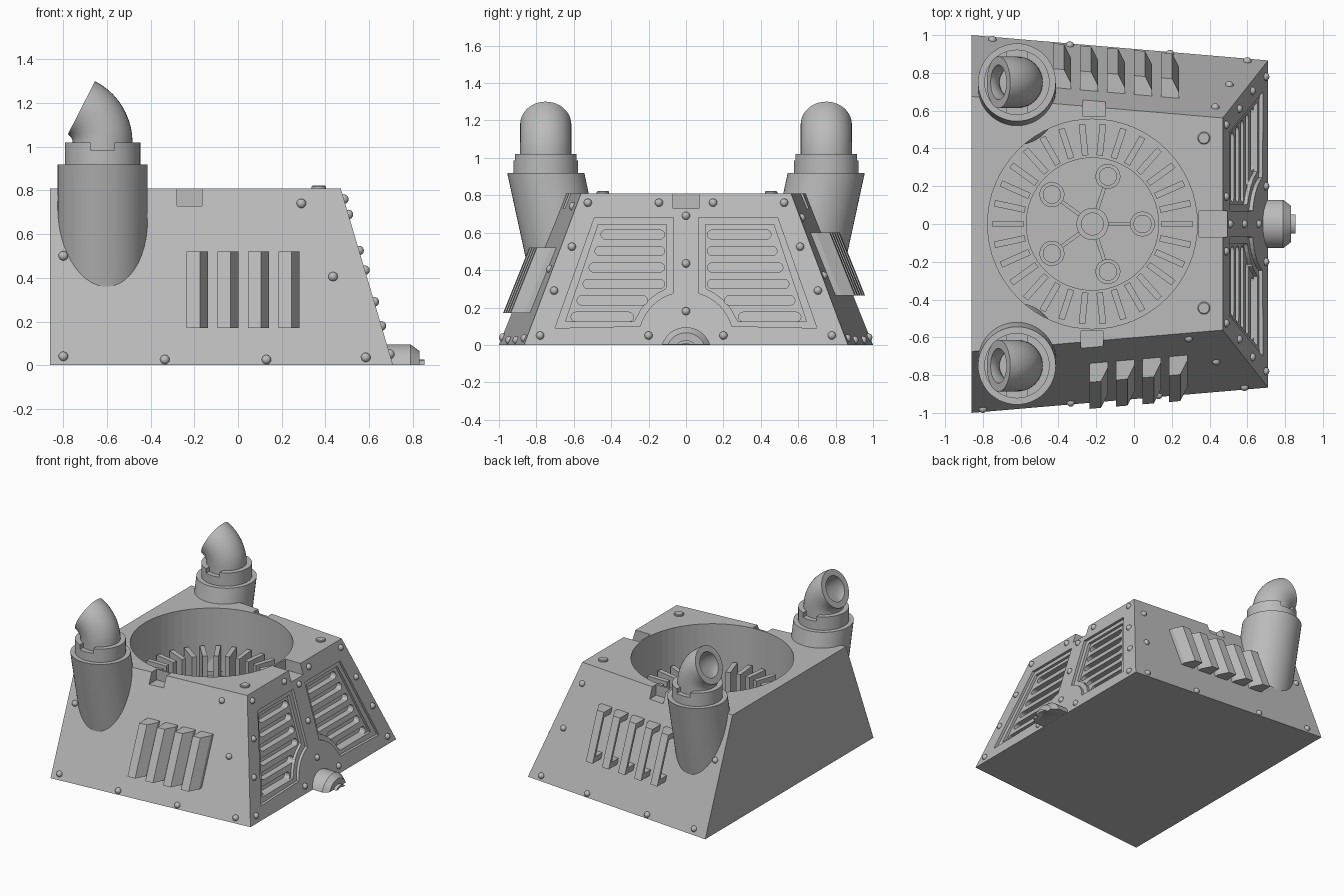
import bpy, bmesh
from math import sin, cos, pi, radians
from mathutils import Vector, Matrix

if "Cube" in bpy.data.objects:
    bpy.data.objects.remove(bpy.data.objects["Cube"])

grey = bpy.data.materials.new("plain_grey")
grey.use_nodes = True
grey.diffuse_color = (0.5, 0.5, 0.5, 1)
grey.node_tree.nodes["Principled BSDF"].inputs["Base Color"].default_value = (0.5, 0.5, 0.5, 1)

TOP = 0.81
BACK = -0.86
LEAN = 0.325 / TOP      # inward lean of the side walls
TAPER = 0.0854          # narrowing of the side walls along x
SLOPE = 0.24 / TOP      # lean of the grille wall


def side_y(x, z):
    return 1 - TAPER * (x - BACK) - LEAN * z


def grille_x(z):
    return 0.71 - SLOPE * z


def finish(name, bm, smooth=True):
    bmesh.ops.recalc_face_normals(bm, faces=bm.faces)
    mesh = bpy.data.meshes.new(name)
    bm.to_mesh(mesh)
    bm.free()
    mesh.materials.append(grey)
    ob = bpy.data.objects.new(name, mesh)
    bpy.context.collection.objects.link(ob)
    if smooth:
        bpy.ops.object.select_all(action='DESELECT')
        ob.select_set(True)
        bpy.context.view_layer.objects.active = ob
        bpy.ops.object.shade_smooth_by_angle(angle=radians(35))
    return ob


def add_prism(bm, pts, vec):
    low = [bm.verts.new(p) for p in pts]
    high = [bm.verts.new(Vector(p) + Vector(vec)) for p in pts]
    bm.faces.new(low)
    bm.faces.new(high[::-1])
    for i in range(len(pts)):
        j = (i + 1) % len(pts)
        bm.faces.new((low[i], low[j], high[j], high[i]))


def add_lathe(bm, profile, place=Matrix(), n=48):
    # profile of (radius, height), closed on the axis at both ends
    rings = [[bm.verts.new(place @ Vector((r * cos(2 * pi * i / n), r * sin(2 * pi * i / n), h)))
              for i in range(n)] for r, h in profile]
    for a, b in zip(rings, rings[1:]):
        for i in range(n):
            j = (i + 1) % n
            bm.faces.new((a[i], a[j], b[j], b[i]))
    bm.faces.new(rings[0])
    bm.faces.new(rings[-1])


def add_box(bm, lo, hi):
    (a, b, c), (d, e, f) = lo, hi
    add_prism(bm, [(a, b, c), (d, b, c), (d, e, c), (a, e, c)], (0, 0, f - c))


def cut(ob, bm):
    cutter = finish("cutter", bm, False)
    cutter.hide_render = True
    mod = ob.modifiers.new("cut", 'BOOLEAN')
    mod.operation, mod.solver, mod.object = 'DIFFERENCE', 'EXACT', cutter
    bpy.context.view_layer.objects.active = ob
    bpy.ops.object.modifier_apply(modifier=mod.name)
    bpy.data.objects.remove(cutter)


# Hull: tapered block with three sloped walls
bm = bmesh.new()
hull_verts = []
for z in (0, TOP):
    f = grille_x(z)
    hull_verts.append([bm.verts.new((x, s * side_y(x, z), z))
                       for x, s in ((BACK, -1), (f, -1), (f, 1), (BACK, 1))])
lo, hi = hull_verts
bm.faces.new(lo)
bm.faces.new(hi)
for i in range(4):
    j = (i + 1) % 4
    bm.faces.new((lo[i], lo[j], hi[j], hi[i]))
hull = finish("hull", bm, False)

# Round fan pit with a deeper centre
FAN = Matrix.Translation((-0.22, 0, 0))
FLOOR, WELL, FIN_TOP = 0.3, 0.2, 0.54
bm = bmesh.new()
add_lathe(bm, [(0.35, WELL), (0.35, FLOOR), (0.555, FLOOR), (0.555, 1)], FAN, 64)
cut(hull, bm)

# Rim notches
bm = bmesh.new()
add_box(bm, (-0.28, -0.8, 0.73), (-0.165, -0.567, 0.9))
add_box(bm, (-0.27, 0.57, 0.73), (-0.15, 0.8, 0.9))
add_box(bm, (0.345, -0.07, 0.73), (0.7, 0.07, 0.9))
cut(hull, bm)


# Grille recesses, then the slots inside them
def panel(inset, s):
    arc = [(0.255 + inset) * Vector((sin(a), cos(a))) for a in
           [radians(16 + 58 * k / 8) for k in range(9)]]
    edge = [(0.70 - 1.6 * inset, 0.09 + inset), (0.49 - 0.6 * inset, 0.68 - inset),
            (0.068 + inset, 0.68 - inset)]
    return [(s * y, z) for y, z in edge + [(max(v.x, 0.068 + inset), max(v.y + 0.03, 0.09 + inset)) for v in arc]]


def slot(y0, y1, z, r, s):
    ends = [(y0, 1), (y1, -1)]
    return [(s * (y + d * r * sin(a)), z + d * r * cos(a)) for y, d in ends
            for a in [pi * k / 6 for k in range(7)]]


def carve(outlines, start, depth):
    bm = bmesh.new()
    for pts in outlines:
        add_prism(bm, [(grille_x(z) + start, y, z) for y, z in pts], (-depth - start, 0, 0))
    cut(hull, bm)


carve([panel(0, s) for s in (-1, 1)], 0.1, 0.02)
carve([panel(0.035, s) for s in (-1, 1)], 0.1, 0.04)
slots = []
for s in (-1, 1):
    for i, inner in enumerate((0.14, 0.14, 0.14, 0.14, 0.23, 0.305)):
        slots.append(slot(0.43 + 0.032 * i, inner, 0.59 - 0.088 * i, 0.025, s))
carve(slots, 0.1, 0.085)

# Radial fins in the pit
bm = bmesh.new()
FINS = 30
for i in range(FINS):
    turn = FAN @ Matrix.Rotation(2 * pi * i / FINS, 4, 'Z')
    add_prism(bm, [turn @ Vector(p) for p in ((0.365, -0.017, FLOOR), (0.53, -0.017, FLOOR),
              (0.53, 0.017, FLOOR), (0.365, 0.017, FLOOR))], (0, 0, FIN_TOP - FLOOR))
finish("fan_fins", bm, False)


# Hub, spokes and small rings on the pit floor
def cup(r, inner, h):
    return [(r, 0), (r, h), (inner, h), (inner, h * 0.3)]


bm = bmesh.new()
add_lathe(bm, cup(0.085, 0.058, 0.08), Matrix.Translation((-0.22, 0, WELL)))
for i in range(5):
    turn = FAN @ Matrix.Rotation(2 * pi * i / 5, 4, 'Z')
    add_lathe(bm, cup(0.066, 0.046, 0.05), turn @ Matrix.Translation((0.265, 0, WELL)), 32)
    add_prism(bm, [turn @ Vector((x, y, WELL)) for x, y in
              ((0.08, -0.01), (0.205, -0.01), (0.205, 0.01), (0.08, 0.01))], (0, 0, 0.03))
finish("fan_hub", bm)

# Exhausts: slanted sleeve, notched collar, hollow elbow
PX, PY, R, BEND = -0.62, 0.75, 0.178, radians(63)
for s, side in ((-1, "front"), (1, "rear")):
    shear = Matrix.Translation((PX, s * PY, 0.92))
    shear[1][2] = s * 0.217
    bm = bmesh.new()
    add_lathe(bm, [(0.206, -0.58), (0.206, 0)], shear)
    finish(side + "_exhaust_sleeve", bm)

    base = Matrix.Translation((PX, s * PY, 0))
    bm = bmesh.new()
    add_lathe(bm, [(0.173, 0.9), (0.173, 1.02)], base)
    collar = finish(side + "_exhaust_collar", bm)
    bm = bmesh.new()
    add_box(bm, (PX - 0.055, s * PY - 0.3, 0.985), (PX + 0.055, s * PY + 0.3, 1.1))
    cut(collar, bm)

    bm = bmesh.new()
    rings = []
    stations = [(0.137, -0.06, 0)] + [(0.137, 0, BEND * k / 10) for k in range(11)]
    stations += [(0.092, 0, BEND * (1 - k / 6)) for k in range(7)]
    for r, drop, a in stations:
        mid = Vector((PX - R + R * cos(a), s * PY, 1.02 + drop + R * sin(a)))
        out = Vector((cos(a), 0, sin(a)))
        rings.append([bm.verts.new(mid + r * (out * cos(t) + Vector((0, sin(t), 0))))
                      for t in [2 * pi * k / 40 for k in range(40)]])
    for a, b in zip(rings, rings[1:]):
        for i in range(40):
            j = (i + 1) % 40
            bm.faces.new((a[i], a[j], b[j], b[i]))
    bm.faces.new(rings[0])
    bm.faces.new(rings[-1])
    finish(side + "_exhaust_elbow", bm)


# Side louvres: scoops open toward the back wall
def louvres(name, s, count, x0, step, z0, height):
    bm = bmesh.new()
    solid = [(0, -0.02), (0, 0.1), (0.06, 0.1), (0.097, 0.03), (0.097, -0.02)]
    shell = [(0, 0.08), (0, 0.1), (0.06, 0.1), (0.097, 0.03), (0.097, -0.02), (0.07, -0.02), (0.05, 0.08)]
    for i in range(count):
        for prof, a, b in ((solid, 0, 0.04), (shell, 0.04, height - 0.04), (solid, height - 0.04, height)):
            add_prism(bm, [(x0 + step * i + x, s * (side_y(x0 + step * i + x, z0 + a) + d), z0 + a)
                           for x, d in prof], (0, -s * LEAN * (b - a), b - a))
    finish(name, bm, False)


louvres("front_louvres", -1, 4, -0.235, 0.14, 0.17, 0.35)
louvres("rear_louvres", 1, 5, -0.43, 0.143, 0.265, 0.335)

# Rivets on the three sloped walls
spots = [(x, -side_y(x, z), z) for x, z in ((-0.8, 0.5), (-0.8, 0.04), (-0.335, 0.025), (0.13, 0.025),
         (0.585, 0.035), (0.435, 0.405), (0.29, 0.74))]
spots += [(x, side_y(x, z), z) for x, z in ((-0.75, 0.04), (-0.34, 0.025), (0.19, 0.025), (0.6, 0.035),
          (0.505, 0.37), (0.43, 0.68), (-0.8, 0.5))]
for y, z in ((0.525, 0.76), (0.145, 0.76), (0.61, 0.525), (0.705, 0.29), (0.2, 0.05), (0.78, 0.05)):
    spots += [(grille_x(z), y, z), (grille_x(z), -y, z)]
spots += [(grille_x(z), 0, z) for z in (0.69, 0.435, 0.18)]
bm = bmesh.new()
for p in spots:
    bmesh.ops.create_uvsphere(bm, u_segments=12, v_segments=8, radius=0.022, matrix=Matrix.Translation(p))
finish("rivets", bm)

# Flat studs on the roof
bm = bmesh.new()
for y in (-0.445, 0.455):
    add_lathe(bm, [(0.033, 0), (0.033, 0.013), (0.028, 0.018)], Matrix.Translation((0.37, y, TOP - 0.005)), 24)
finish("roof_studs", bm)

# Half-round boss at the foot of the grille wall
bm = bmesh.new()
along_x = Matrix.Translation((0, 0, -0.04)) @ Matrix.Rotation(pi / 2, 4, 'Y')
add_lathe(bm, [(0.135, 0.64), (0.135, 0.79), (0.105, 0.83), (0.065, 0.83), (0.065, 0.855),
               (0.048, 0.855), (0.048, 0.82)], along_x)
geom = bm.verts[:] + bm.edges[:] + bm.faces[:]
bmesh.ops.bisect_plane(bm, geom=geom, plane_co=(0, 0, 0.001), plane_no=(0, 0, -1), clear_outer=True)
bmesh.ops.holes_fill(bm, edges=[e for e in bm.edges if e.is_boundary])
finish("boss", bm)
